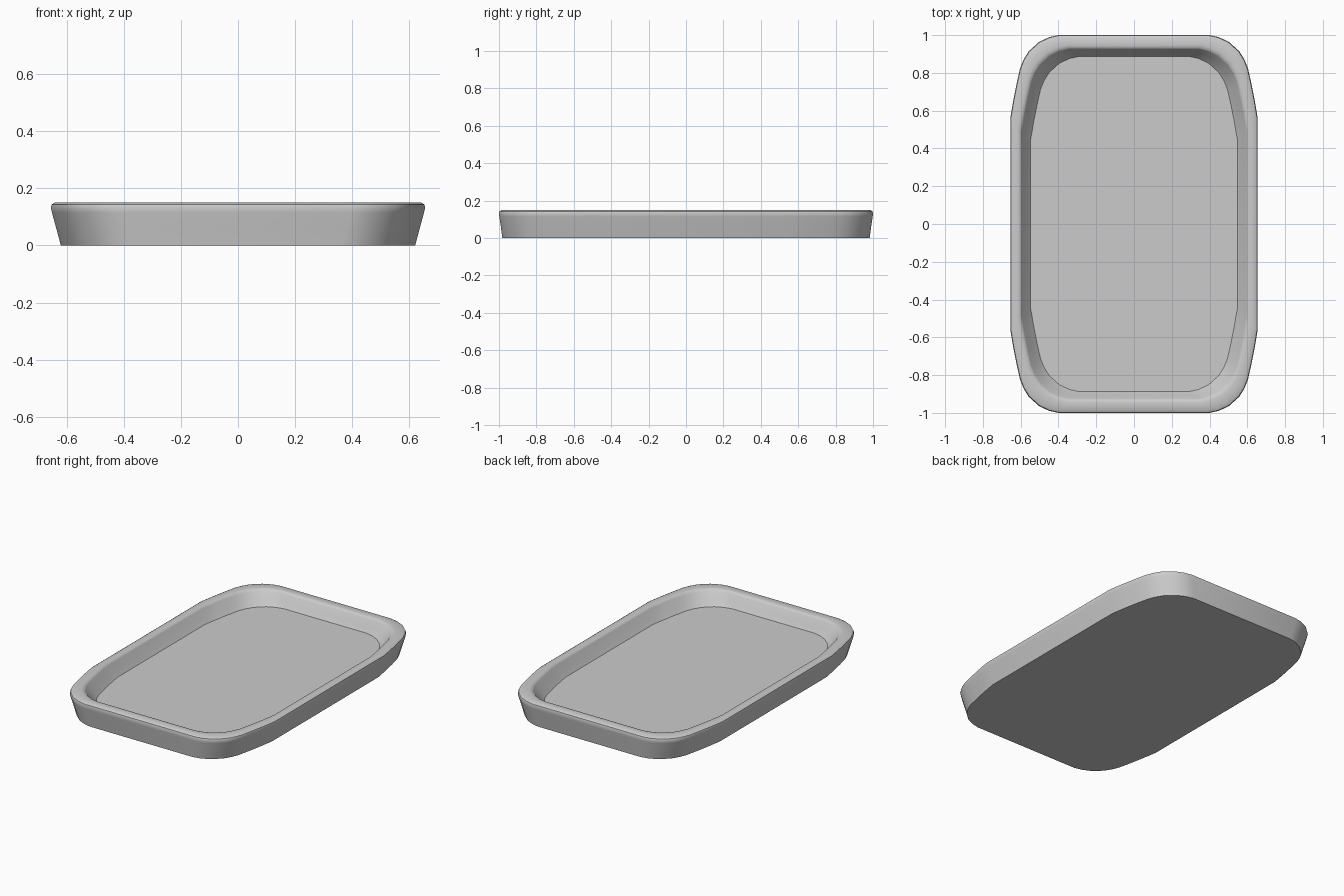
import bpy, bmesh, math

if "Cube" in bpy.data.objects:
    bpy.data.objects.remove(bpy.data.objects["Cube"])

# Corner outline, as offsets from the sharp corner (end side to long side)
CORNER = [(-.255, 0), (-.205, -.011), (-.152, -.036), (-.098, -.085), (-.070, -.13),
          (-.052, -.175), (-.035, -.25), (-.017, -.34), (0, -.44)]

# Cross-section: half width, half length, height (underside to inner floor)
PROFILE = [(.620, .982, 0), (.636, .990, .06), (.651, .998, .115), (.655, 1.0, .132),
           (.652, .997, .143), (.641, .986, .150), (.612, .945, .150),
           (.601, .932, .147), (.595, .925, .138), (.572, .907, .098),
           (.547, .887, .065)]


def outline(hx, hy):
    q = [(hx + dx, hy + dy) for dx, dy in CORNER]
    right = q + [(x, -y) for x, y in reversed(q)]
    return right + [(-x, y) for x, y in reversed(right)]


# Tray: one loft from the underside, over the rim, down to the floor
bm = bmesh.new()
rings = [[bm.verts.new((x, y, z)) for x, y in outline(hx, hy)] for hx, hy, z in PROFILE]
for a, b in zip(rings, rings[1:]):
    n = len(a)
    for i in range(n):
        j = (i + 1) % n
        bm.faces.new((a[i], a[j], b[j], b[i]))
bm.faces.new(rings[0])
bm.faces.new(rings[-1])
bmesh.ops.recalc_face_normals(bm, faces=bm.faces)

mesh = bpy.data.meshes.new("tray")
bm.to_mesh(mesh)
bm.free()
tray = bpy.data.objects.new("tray", mesh)
bpy.context.collection.objects.link(tray)

# Smooth sides and rim, crisp underside and floor edges
bpy.context.view_layer.objects.active = tray
tray.select_set(True)
bpy.ops.object.shade_smooth_by_angle(angle=math.radians(40))
